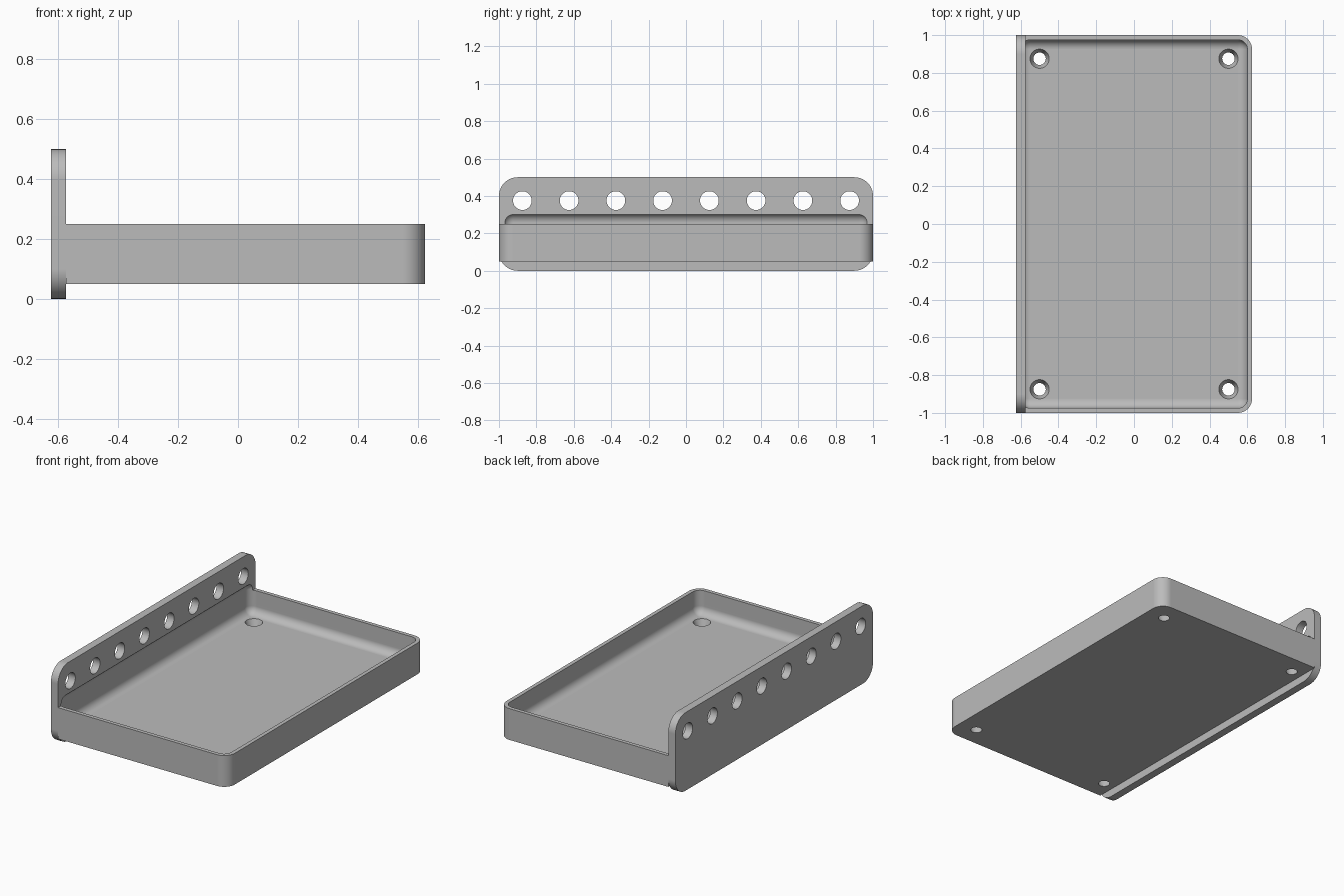
import bpy, bmesh, math
from mathutils import Matrix, Vector

if "Cube" in bpy.data.objects:
    bpy.data.objects.remove(bpy.data.objects["Cube"], do_unlink=True)

grey = bpy.data.materials.new("plain_grey")
grey.use_nodes = True
grey.diffuse_color = (0.5, 0.5, 0.5, 1)
grey.node_tree.nodes["Principled BSDF"].inputs["Base Color"].default_value = (0.5, 0.5, 0.5, 1)


def make_object(name, bm):
    bmesh.ops.recalc_face_normals(bm, faces=bm.faces[:])
    mesh = bpy.data.meshes.new(name)
    bm.to_mesh(mesh)
    bm.free()
    mesh.materials.append(grey)
    obj = bpy.data.objects.new(name, mesh)
    bpy.context.collection.objects.link(obj)
    return obj


def rounded_box(name, low, high, radius, pick):
    """Box between two corners, with the edges chosen by pick(direction, middle) rounded."""
    low, high = Vector(low), Vector(high)
    bm = bmesh.new()
    bmesh.ops.create_cube(bm, size=1)
    for v in bm.verts:
        v.co = (low + high) / 2 + v.co * (high - low)
    edges = []
    for e in bm.edges:
        a, b = (v.co for v in e.verts)
        if pick((b - a).normalized(), (a + b) / 2):
            edges.append(e)
    bmesh.ops.bevel(bm, geom=edges, offset=radius, offset_type='OFFSET',
                    segments=10, profile=0.5, affect='EDGES')
    return make_object(name, bm)


def hole_cutters(name, centres, r_low, r_high, depth, rotation=Matrix()):
    bm = bmesh.new()
    for c in centres:
        bmesh.ops.create_cone(bm, cap_ends=True, segments=40, radius1=r_low, radius2=r_high,
                              depth=depth, matrix=Matrix.Translation(c) @ rotation)
    return make_object(name, bm)


def finish(obj, cutters):
    """Cut the part, then shade its fillets smooth."""
    bpy.ops.object.select_all(action='DESELECT')
    obj.select_set(True)
    bpy.context.view_layer.objects.active = obj
    for cutter in cutters:
        mod = obj.modifiers.new("cut", 'BOOLEAN')
        mod.operation = 'DIFFERENCE'
        mod.solver = 'EXACT'
        mod.object = cutter
        bpy.ops.object.modifier_apply(modifier=mod.name)
    bpy.ops.object.shade_smooth_by_angle(angle=math.radians(30))
    obj.modifiers.new("even_shading", 'WEIGHTED_NORMAL').keep_sharp = True


# Upright plate with rounded corners, and the tray with rounded free corners
plate = rounded_box("upright_plate", (-0.625, -1, 0), (-0.575, 1, 0.5), 0.1,
                    lambda d, m: abs(d.x) > 0.9)
tray = rounded_box("tray", (-0.575, -1, 0.05), (0.625, 1, 0.25), 0.075,
                   lambda d, m: abs(d.z) > 0.9 and m.x > 0)

# Soft-edged hollow, which also bites a shallow recess into the plate
hollow = rounded_box("hollow_cutter", (-0.6, -0.975, 0.1), (0.6, 0.975, 0.307), 0.05,
                     lambda d, m: True)

# Row of round holes through the plate
row = hole_cutters("row_cutter", [(-0.6, -0.875 + 0.25 * i, 0.375) for i in range(8)],
                   0.05, 0.05, 0.2, Matrix.Rotation(math.pi / 2, 4, 'Y'))

# Countersunk screw holes in the tray floor
corners = [(x, y, 0.075) for x in (-0.5, 0.5) for y in (-0.875, 0.875)]
screws = hole_cutters("screw_cutter", corners, 0.024, 0.06, 0.1)
bores = hole_cutters("bore_cutter", corners, 0.033, 0.033, 0.1)

finish(plate, [hollow, row])
finish(tray, [hollow, screws, bores])

for cutter in (hollow, row, screws, bores):
    bpy.data.objects.remove(cutter, do_unlink=True)
